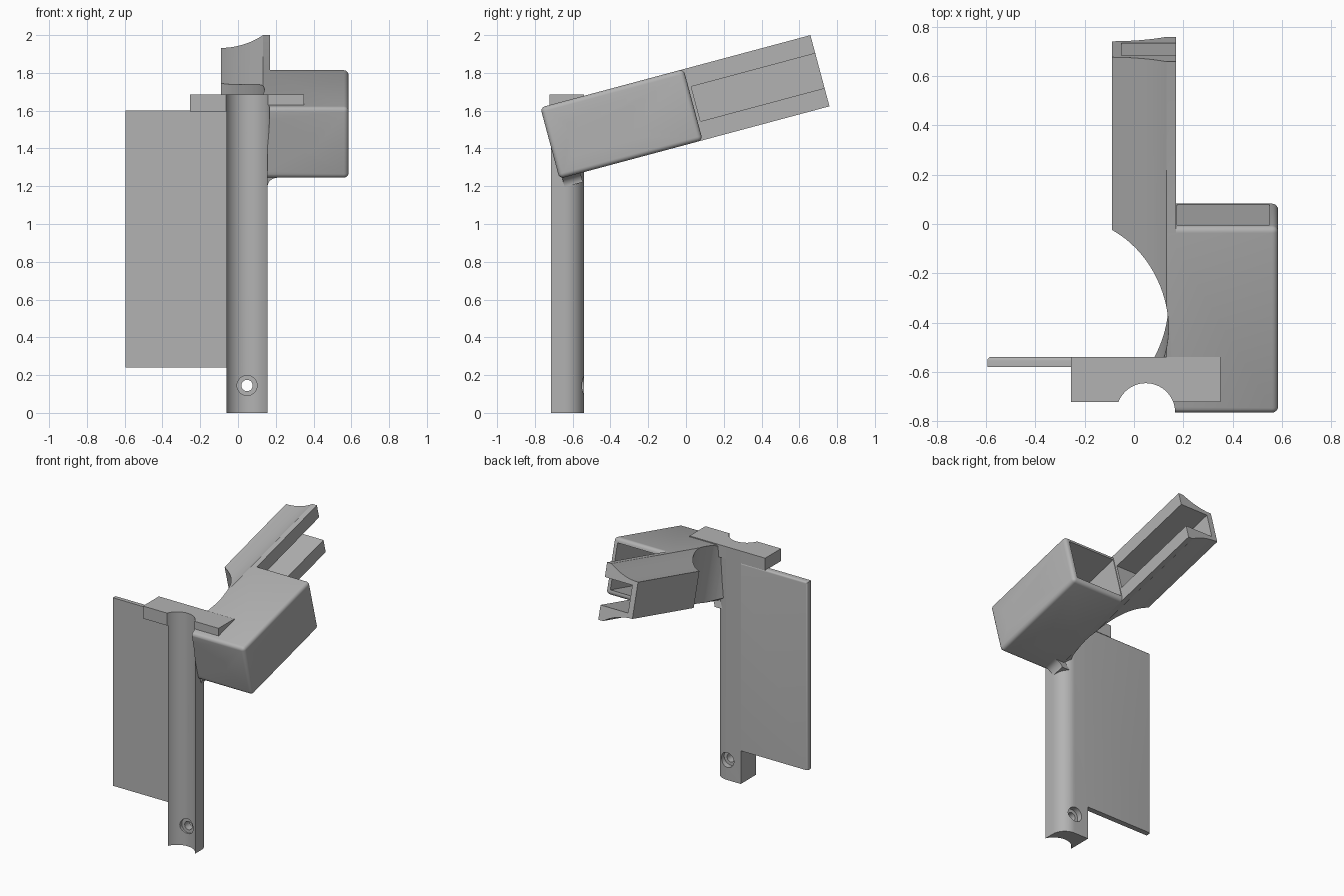
import bpy, bmesh, math
from mathutils import Matrix, Vector

cube = bpy.data.objects.get("Cube")
if cube:
    bpy.data.objects.remove(cube, do_unlink=True)

grey = bpy.data.materials.new("plain grey")
grey.use_nodes = True
COLOUR = (0.45, 0.45, 0.45, 1)
grey.diffuse_color = COLOUR
grey.node_tree.nodes["Principled BSDF"].inputs["Base Color"].default_value = COLOUR

WORLD = Matrix.Identity(4)
# Tilted frame of the head: x across, y along the arm, z through its height
TILT = Matrix.Translation((0, -0.67, 1.24)) @ Matrix.Rotation(math.radians(15), 4, 'X')
HEIGHT, HEAD_LEN, ARM_LEN = 0.39, 0.785, 1.48


def finish(name, bm, frame):
    bmesh.ops.recalc_face_normals(bm, faces=bm.faces)
    bm.transform(frame)
    mesh = bpy.data.meshes.new(name)
    bm.to_mesh(mesh)
    bm.free()
    mesh.materials.append(grey)
    obj = bpy.data.objects.new(name, mesh)
    bpy.context.collection.objects.link(obj)
    return obj


def box(name, lo, hi, frame=WORLD, bevel=0.0, pick=lambda edge: True):
    bm = bmesh.new()
    bmesh.ops.create_cube(bm, size=1)
    lo, hi = Vector(lo), Vector(hi)
    for v in bm.verts:
        v.co = (lo + hi) / 2 + v.co * (hi - lo)
    if bevel:
        bmesh.ops.bevel(bm, geom=[e for e in bm.edges if pick(e)], offset=bevel,
                        segments=5, profile=0.5, affect='EDGES')
    return finish(name, bm, frame)


def rod(centre, axis, radius, length, frame=WORLD, end_radius=None, sides=40):
    bm = bmesh.new()
    end = radius if end_radius is None else end_radius
    bmesh.ops.create_cone(bm, cap_ends=True, segments=sides, radius1=radius,
                          radius2=end, depth=length)
    turn = Vector(axis).to_track_quat('Z', 'Y').to_matrix().to_4x4()
    bm.transform(Matrix.Translation(centre) @ turn)
    return finish("cutter", bm, frame)


def prism(name, outline, offset, frame=WORLD):
    bm = bmesh.new()
    face = bm.faces.new([bm.verts.new(p) for p in outline])
    grown = bmesh.ops.extrude_face_region(bm, geom=[face])["geom"]
    bmesh.ops.translate(bm, vec=offset,
                        verts=[g for g in grown if isinstance(g, bmesh.types.BMVert)])
    return finish(name, bm, frame)


def combine(obj, other, operation='DIFFERENCE'):
    mod = obj.modifiers.new("bool", 'BOOLEAN')
    mod.operation, mod.solver, mod.object = operation, 'EXACT', other
    bpy.context.view_layer.objects.active = obj
    bpy.ops.object.modifier_apply(modifier=mod.name)
    bpy.data.objects.remove(other, do_unlink=True)


def arc(cx, cy, r, start, end, steps=12):
    return [(cx + r * math.cos(math.radians(start + (end - start) * i / steps)),
             cy + r * math.sin(math.radians(start + (end - start) * i / steps)))
            for i in range(steps + 1)]


def front_groove():
    return rod((0.048, -0.765, 1), (0, 0, 1), 0.119, 3, sides=64)


def cavity():
    return box("cutter", (0.175, 0.035, 0.035), (0.55, 1, HEIGHT - 0.035), TILT)


# Post: rounded at the back, hollowed along the front
outline = [(-0.06, -0.73), (0.156, -0.73)] + arc(0.056, -0.64, 0.1, 0, 90) + [(-0.06, -0.54)]
post = prism("post", [(x, y, 0) for x, y in outline], (0, 0, 1.68))
combine(post, front_groove())
combine(post, rod((0.048, -0.6, 0.145), (0, 1, 0), 0.03, 1))
combine(post, rod((0.048, -0.545, 0.145), (0, 1, 0), 0.053, 0.07))
combine(post, rod((0.048, -0.67, 0.145), (0, 1, 0), 0.053, 0.07))

# Thin side plate with a softened outer edge
plate = box("side_plate", (-0.595, -0.58, 0.24), (-0.03, -0.54, 1.6), bevel=0.014,
            pick=lambda e: all(v.co.y > -0.55 for v in e.verts)
            and (all(v.co.x < -0.5 for v in e.verts) or all(v.co.z > 1 for v in e.verts)))

# Cross bar at the top of the post
bar = box("cross_bar", (-0.255, -0.722, 1.595), (0.35, -0.54, 1.685))
combine(bar, front_groove())
combine(bar, rod((-0.16, -0.63, 1.638), (0, 1, 0), 0.024, 1))
combine(bar, cavity())

# Tilted head box joined with the arm
head = box("head_and_arm", (-0.05, 0, 0), (0.585, HEAD_LEN, HEIGHT), TILT, bevel=0.025)
combine(head, box("arm", (-0.09, 0.1, 0), (0.17, ARM_LEN, HEIGHT), TILT), 'UNION')

# Long hollows above and below the arm
for z in (HEIGHT + 0.327, -0.327):
    combine(head, rod((-0.092, 0.7, z), (0, 1, 0), 0.397, 3, TILT, sides=96))

# Round relief behind the post, and clearance in front of it
combine(head, rod((-0.31, 0.362, 0.2), (0, 0, 1), 0.45, 2, TILT, sides=96))
combine(head, front_groove())
combine(head, box("cutter", (-0.2, -1.2, 1), (0.158, -0.735, 2)))

# Open cavity in the head and side slot in the arm
combine(head, cavity())
combine(head, box("cutter", (-0.05, HEAD_LEN + 0.015, 0.1), (0.3, 2, 0.29), TILT))

# Holes in the outer side, the front and the underside of the head
for y, z in ((0.13, 0.255), (0.13, 0.127), (0.29, 0.191), (0.457, 0.255), (0.457, 0.127)):
    combine(head, rod((0.57, y, z), (1, 0, 0), 0.025, 0.2, TILT, sides=24))
combine(head, rod((0.365, 0, HEIGHT / 2), (0, 1, 0), 0.052, 0.2, TILT))
combine(head, rod((0.365, 0.2, 0), (0, 0, 1), 0.015, 0.2, TILT, sides=24))

# Fillet where the post meets the underside of the head
curve = [(0.09, 0.02), (0.09, -0.05)] + arc(0.206, -0.05, 0.05, 180, 90) + [(0.206, 0.02)]
fillet = prism("fillet", [(x, 0.015, z) for x, z in curve], (0, 0.1, 0), TILT)
combine(fillet, front_groove())

for obj in (post, plate, bar, head, fillet):
    bpy.ops.object.select_all(action='DESELECT')
    obj.select_set(True)
    bpy.context.view_layer.objects.active = obj
    bpy.ops.object.shade_smooth_by_angle(angle=math.radians(30))
